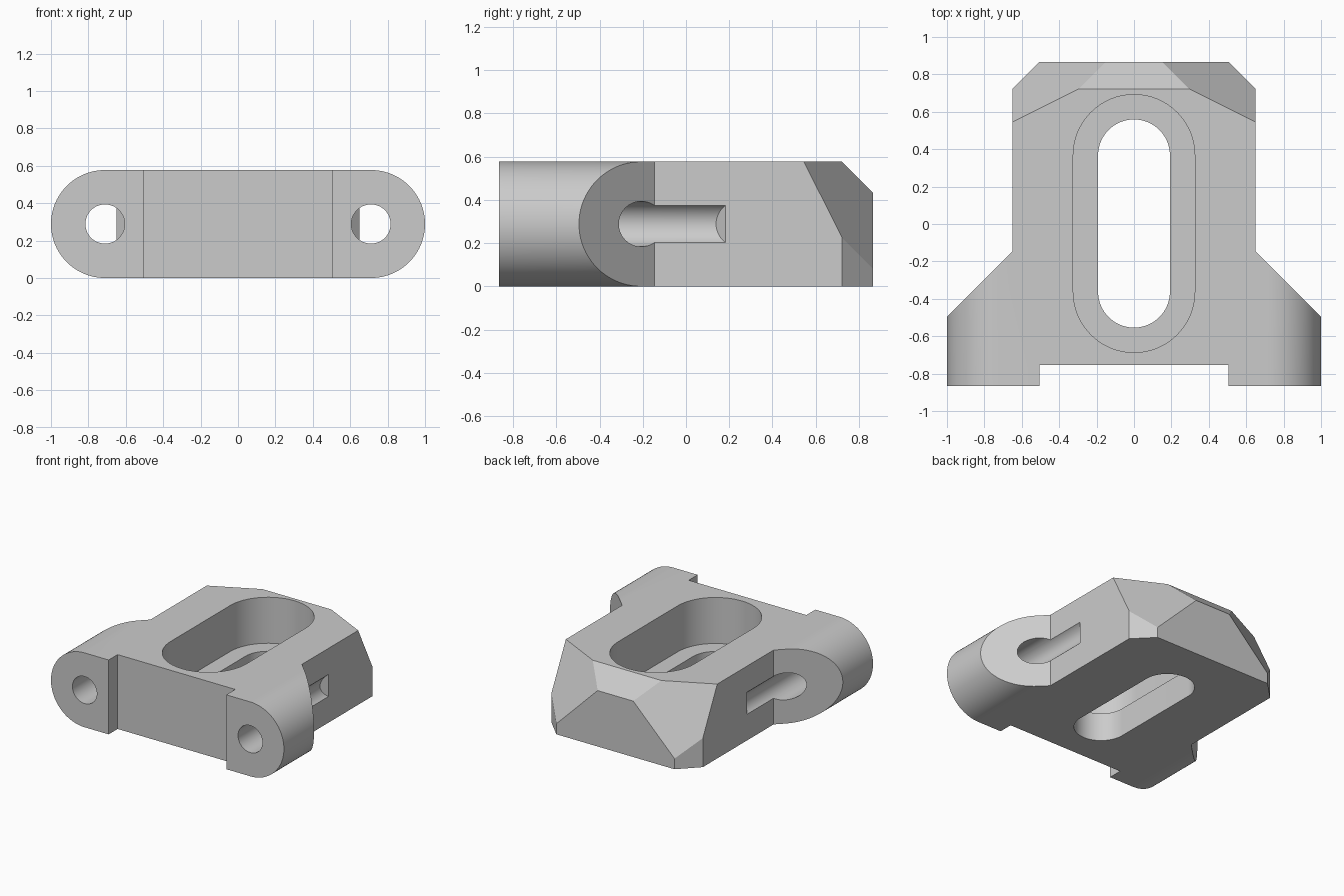
import bpy, bmesh, math
from mathutils import Vector

if "Cube" in bpy.data.objects:
    bpy.data.objects.remove(bpy.data.objects["Cube"])

H = 0.577            # block height
R = H / 2            # radius of the rounded sides

steel = bpy.data.materials.new("plain grey")
steel.diffuse_color = (0.6, 0.6, 0.6, 1)
steel.use_nodes = True
steel.node_tree.nodes["Principled BSDF"].inputs["Base Color"].default_value = steel.diffuse_color


def arc(cx, cy, r, start, end, n):
    """Points on an arc, angles in degrees."""
    return [(cx + r * math.cos(math.radians(start + (end - start) * i / n)),
             cy + r * math.sin(math.radians(start + (end - start) * i / n)))
            for i in range(n + 1)]


def prism(name, pts, lo, hi, axis, cuts=()):
    """Extrude a closed profile along y or z, then trim it with planes (point, normal)."""
    bm = bmesh.new()
    place = (lambda a, b, t: (a, t, b)) if axis == "y" else (lambda a, b, t: (a, b, t))
    face = bm.faces.new([bm.verts.new(place(a, b, lo)) for a, b in pts])
    ext = bmesh.ops.extrude_face_region(bm, geom=[face])
    new = [v for v in ext["geom"] if isinstance(v, bmesh.types.BMVert)]
    bmesh.ops.translate(bm, verts=new, vec=place(0, 0, hi - lo))
    for point, normal in cuts:
        res = bmesh.ops.bisect_plane(bm, geom=bm.verts[:] + bm.edges[:] + bm.faces[:],
                                     dist=1e-6, plane_co=point, plane_no=normal,
                                     clear_outer=True)
        rim = [e for e in res["geom_cut"] if isinstance(e, bmesh.types.BMEdge)]
        bmesh.ops.edgeloop_fill(bm, edges=rim)
    bmesh.ops.recalc_face_normals(bm, faces=bm.faces[:])
    mesh = bpy.data.meshes.new(name)
    bm.to_mesh(mesh)
    bm.free()
    mesh.materials.append(steel)
    ob = bpy.data.objects.new(name, mesh)
    bpy.context.collection.objects.link(ob)
    return ob


def combine(target, cutter, operation):
    """Apply one boolean and remove the helper."""
    cutter.hide_render = True
    mod = target.modifiers.new("cut", "BOOLEAN")
    mod.object, mod.operation, mod.solver = cutter, operation, "EXACT"
    bpy.context.view_layer.objects.active = target
    bpy.ops.object.modifier_apply(modifier=mod.name)
    bpy.data.objects.remove(cutter)


def slot(half_width):
    """Long rounded slot outline along y."""
    return (arc(0, 0.367, half_width, 0, 180, 32)
            + arc(0, -0.362, half_width, 180, 360, 32))


# Bar with rounded sides, sloped top rear edge and sloped rear corners
stadium = arc(1 - R, R, R, -90, 90, 40) + arc(R - 1, R, R, 90, 270, 40)
a, b, c = Vector((0.295, 0.722, H)), Vector((0.65, 0.545, H)), Vector((0.65, 0.722, 0.225))
n = (b - a).cross(c - b)
if n.y < 0:
    n = -n
rear_cuts = [(a, (0, 1, 1)), (a, n), ((-a.x, a.y, a.z), (-n.x, n.y, n.z))]
body = prism("clamp_block", stadium, -1.0, 1.0, "y", rear_cuts)

# Plan outline: feet, front recess, shoulders and clipped rear corners
half = [(0.505, -0.755), (0.505, -0.865), (1.1, -0.865), (1.1, -0.595),
        (0.65, -0.145), (0.65, 0.722), (0.507, 0.865)]
plan = half + [(-x, y) for x, y in reversed(half)]
combine(body, prism("plan_cutter", plan, -0.3, 1.0, "z"), "INTERSECT")

# Through slot and its deep wide counterbore
combine(body, prism("slot_cutter", slot(0.192), -0.2, 0.4, "z"), "DIFFERENCE")
combine(body, prism("counterbore_cutter", slot(0.325), 0.22, 1.0, "z"), "DIFFERENCE")

# Side bores with diagonal ends that break out through the side walls
for s in (1, -1):
    circle = arc(s * 0.711, R, 0.105, 0, 360, 48)[:-1]
    bore = prism("bore_cutter", circle, -1.2, 0.7, "y",
                 [((s * 0.65, 0.183, 0), (-s, 1, 0))])
    combine(body, bore, "DIFFERENCE")

# Smooth the round surfaces, keep all other edges crisp
bpy.ops.object.select_all(action="DESELECT")
body.select_set(True)
bpy.context.view_layer.objects.active = body
bpy.ops.object.shade_smooth_by_angle(angle=math.radians(20))
